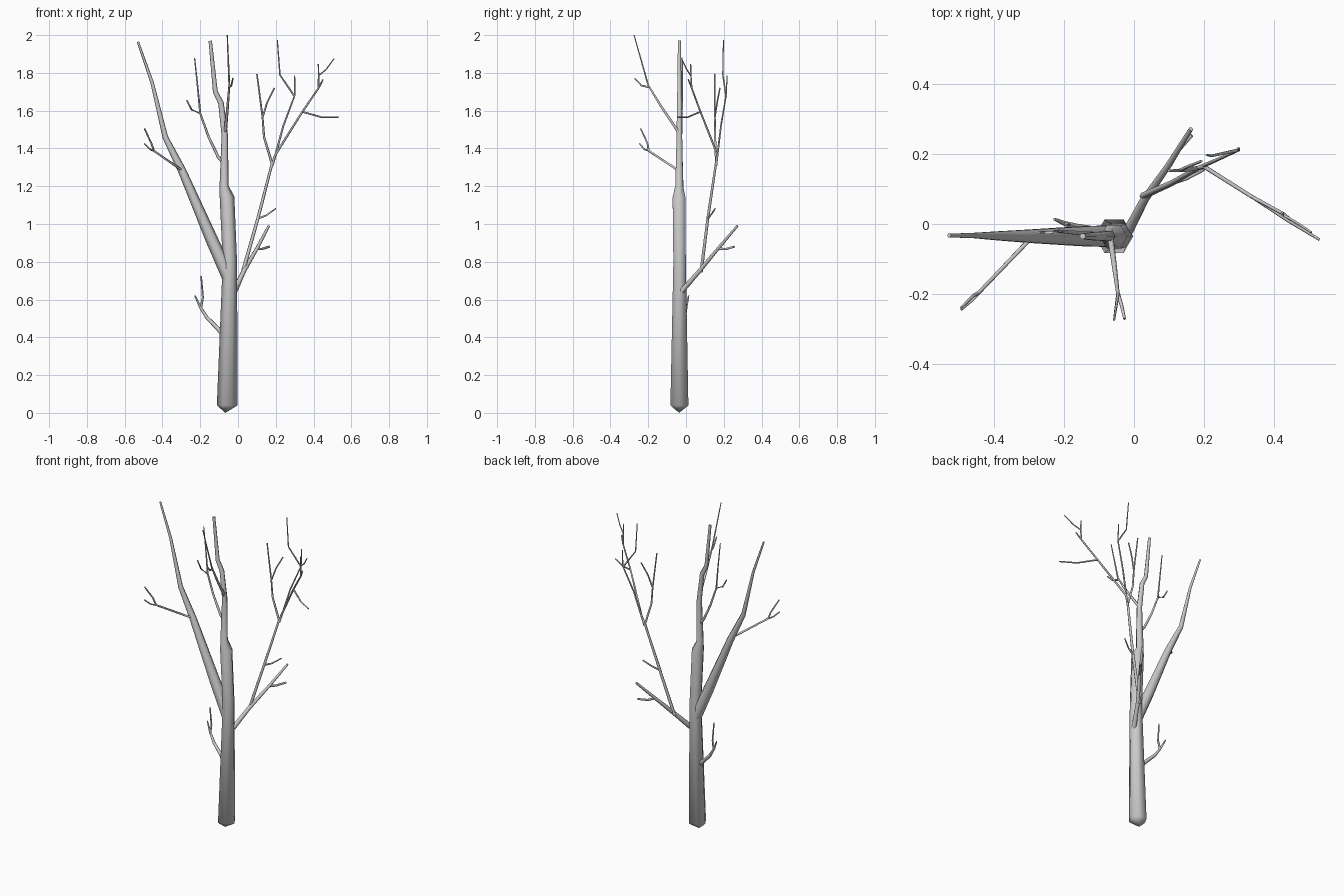
import bpy, bmesh, math
from mathutils import Vector

SIDES = 6


def limb(name, pts, radii, sides=SIDES, root_tip=None):
    """Tapered low-poly tube through pts; radii = (start, end) or one per point."""
    pts = [Vector(p) for p in pts]
    n = len(pts)
    if len(radii) != n:
        a, b = radii
        radii = [a + (b - a) * i / (n - 1) for i in range(n)]
    bm = bmesh.new()
    rings = []
    for i, p in enumerate(pts):
        t = Vector((0, 0, 0))
        if i > 0:
            t += (p - pts[i - 1]).normalized()
        if i < n - 1:
            t += (pts[i + 1] - p).normalized()
        t.normalize()
        u = Vector((1, 0, 0))
        if abs(t.x) > 0.9:
            u = Vector((0, 0, -1))
        u = (u - t * u.dot(t)).normalized()
        v = t.cross(u)
        ring = []
        for k in range(sides):
            a = 2 * math.pi * k / sides
            ring.append(bm.verts.new(p + (u * math.cos(a) + v * math.sin(a)) * radii[i]))
        rings.append(ring)
    for r0, r1 in zip(rings, rings[1:]):
        for k in range(sides):
            j = (k + 1) % sides
            bm.faces.new((r0[k], r0[j], r1[j], r1[k])).smooth = True
    bm.faces.new(rings[-1])
    if root_tip:
        tip = bm.verts.new(root_tip)
        for k in range(sides):
            bm.faces.new((rings[0][(k + 1) % sides], rings[0][k], tip)).smooth = True
    else:
        bm.faces.new(rings[0][::-1])
    me = bpy.data.meshes.new(name)
    bm.to_mesh(me)
    bm.free()
    ob = bpy.data.objects.new(name, me)
    bpy.context.collection.objects.link(ob)
    return ob


# Trunk with pointed foot
limb("trunk",
     [(-.057, -.035, .04), (-.043, -.034, .8), (-.058, -.037, 1.14), (-.074, -.036, 1.2),
      (-.07, -.035, 1.47), (-.09, -.035, 1.64), (-.12, -.035, 1.7), (-.147, -.035, 1.97)],
     [.055, .038, .039, .024, .017, .015, .013, .009], root_tip=(-.068, -.036, 0))

# Large left bough
limb("left_bough",
     [(-.05, -.035, .72), (-.14, -.035, .92), (-.295, -.035, 1.28), (-.385, -.034, 1.46),
      (-.455, -.033, 1.75), (-.53, -.033, 1.965)],
     [.036, .033, .022, .015, .009, .006])

# Twig on the left bough
limb("left_bough_twig", [(-.29, -.035, 1.28), (-.445, -.197, 1.387), (-.46, -.205, 1.43),
                         (-.495, -.24, 1.505)], (.007, .004))
limb("left_bough_twig_fork", [(-.445, -.197, 1.387), (-.465, -.22, 1.395), (-.495, -.245, 1.425)],
     (.005, .004))

# Low twig on the trunk
limb("low_twig", [(-.08, -.033, .42), (-.105, -.02, .445), (-.165, -.008, .505), (-.2, .002, .56),
                  (-.228, .014, .62)], (.015, .004))
limb("low_twig_fork", [(-.197, 0, .555), (-.186, -.004, .61), (-.195, -.006, .725)], (.007, .004))

# Upper left twig on the trunk
limb("upper_twig", [(-.075, -.033, 1.32), (-.105, -.03, 1.355), (-.155, -.026, 1.46),
                    (-.2, -.022, 1.585), (-.215, -.02, 1.74), (-.23, -.02, 1.88)], (.009, .003))
limb("upper_twig_fork", [(-.2, -.022, 1.585), (-.245, -.024, 1.605), (-.272, -.024, 1.655)],
     (.006, .004))

# Front twig on the trunk
limb("front_twig", [(-.068, -.035, 1.48), (-.055, -.13, 1.62), (-.046, -.2, 1.735),
                    (-.057, -.275, 2.0)], (.009, .003))
limb("front_twig_fork", [(-.046, -.2, 1.725), (-.035, -.235, 1.733), (-.027, -.272, 1.772)],
     (.006, .004))

# Right limb, growing out to the back right
limb("right_limb", [(-.018, -.022, .645), (.03, .07, .75), (.1, .17, .87), (.163, .272, .99)],
     (.016, .007))
limb("right_limb_twig", [(.1, .17, .87), (.125, .21, .867), (.165, .255, .88)], (.007, .006))

# Tall right branch rising from the right limb
limb("tall_branch", [(.025, .08, .745), (.108, .117, 1.04), (.183, .16, 1.33)], (.01, .007))
limb("tall_branch_twig", [(.108, .117, 1.03), (.15, .13, 1.046), (.2, .155, 1.082)], (.006, .004))

# Crown of the tall branch
limb("crown_left", [(.183, .16, 1.31), (.138, .154, 1.46), (.13, .153, 1.565), (.1, .153, 1.795)],
     (.007, .004))
limb("crown_left_fork", [(.13, .153, 1.565), (.155, .165, 1.645), (.193, .18, 1.72)], (.005, .004))
limb("crown_middle", [(.183, .16, 1.31), (.24, .185, 1.52), (.3, .212, 1.68), (.3, .218, 1.785)],
     (.006, .003))
limb("crown_middle_fork", [(.3, .212, 1.675), (.222, .195, 1.79), (.208, .198, 1.975)],
     (.005, .003))
limb("crown_right", [(.183, .16, 1.325), (.2, .165, 1.37), (.338, .078, 1.59), (.43, .028, 1.725),
                     (.45, .012, 1.765)], (.007, .004))
limb("crown_right_low_fork", [(.338, .078, 1.595), (.44, .01, 1.566), (.532, -.045, 1.566)],
     (.005, .004))
limb("crown_right_up_fork", [(.425, .03, 1.72), (.427, .026, 1.785), (.425, .025, 1.848)],
     (.005, .003))
limb("crown_right_tip", [(.427, .026, 1.785), (.468, .003, 1.82), (.508, -.024, 1.875)],
     (.004, .003))
